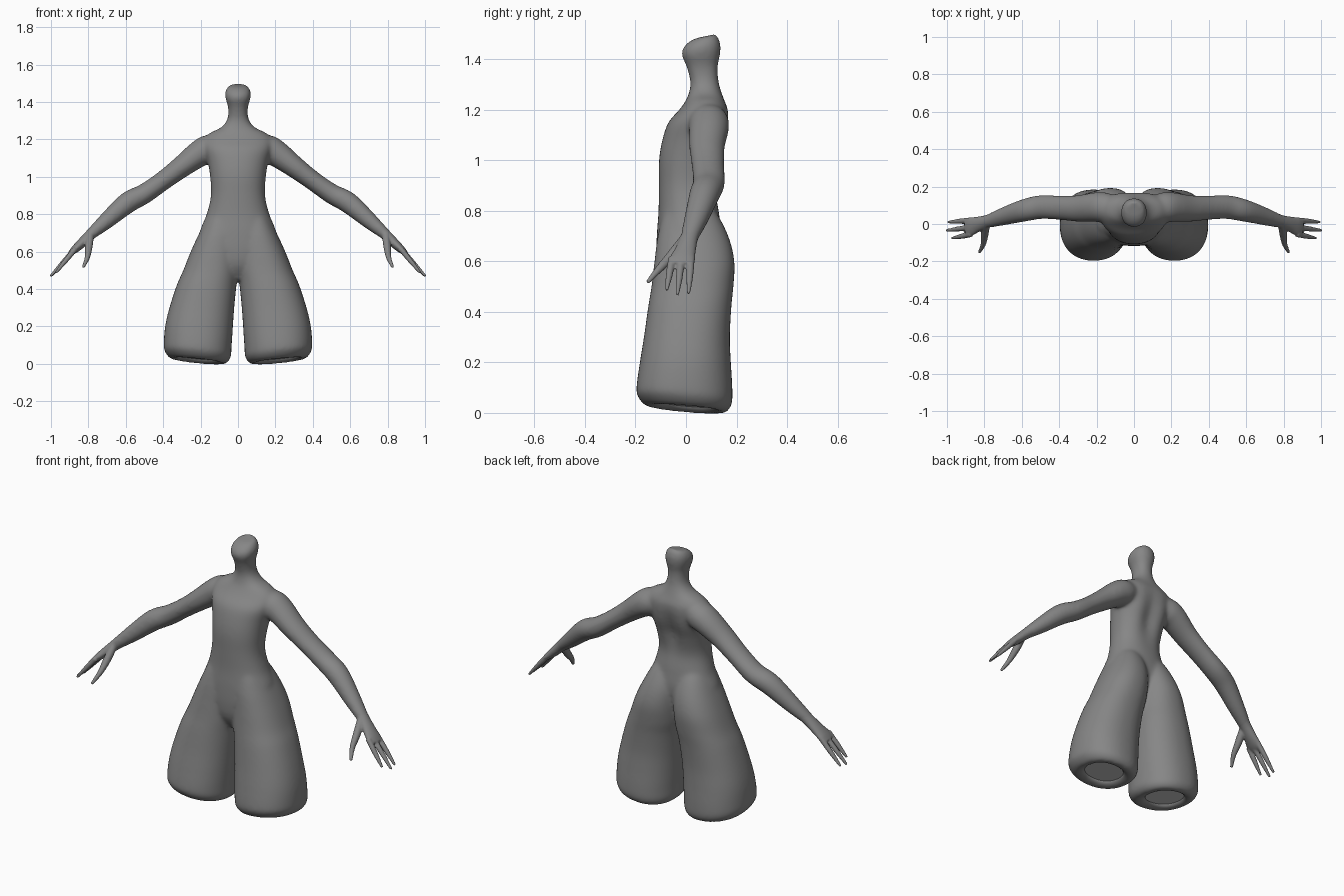
import bpy, bmesh, math
from mathutils import Vector

if "Cube" in bpy.data.objects:
    bpy.data.objects.remove(bpy.data.objects["Cube"])

SIDES = 40


def spline(rows, steps=6):
    """Catmull-Rom interpolation of parameter rows."""
    out = []
    for i in range(len(rows) - 1):
        a, b = rows[max(i - 1, 0)], rows[i]
        c, d = rows[i + 1], rows[min(i + 2, len(rows) - 1)]
        for s in range(steps):
            t = s / steps
            out.append([0.5 * (2 * q + (r - p) * t + (2 * p - 5 * q + 4 * r - w) * t * t
                               + (3 * q - p - 3 * r + w) * t ** 3)
                        for p, q, r, w in zip(a, b, c, d)])
    out.append(list(rows[-1]))
    return out


def unit_ring(power):
    for i in range(SIDES):
        a = 2 * math.pi * i / SIDES
        c, s = math.cos(a), math.sin(a)
        yield (math.copysign(abs(c) ** (2 / power), c),
               math.copysign(abs(s) ** (2 / power), s))


def skin(bm, rings, side=1):
    loops = [[bm.verts.new((p[0] * side, p[1], p[2])) for p in ring] for ring in rings]
    for a, b in zip(loops, loops[1:]):
        for i in range(SIDES):
            j = (i + 1) % SIDES
            bm.faces.new((a[i], a[j], b[j], b[i]))
    bm.faces.new(loops[0][::-1])
    bm.faces.new(loops[-1])


def stack(bm, rows, side=1, power=2.2, spine=0.0):
    """Horizontal sections: z, x0, x1, y0, y1, tilt_x, tilt_y."""
    rings = []
    for z, x0, x1, y0, y1, tx, ty in spline(rows):
        ring = []
        for c, s in unit_ring(power):
            dx, dy = c * (x1 - x0) / 2, s * (y1 - y0) / 2
            x, y = (x0 + x1) / 2 + dx, (y0 + y1) / 2 + dy
            if s > 0:
                y -= spine * math.exp(-(x / 0.05) ** 2 - ((z - 1.04) / 0.12) ** 2)
            ring.append((x, y, z + tx * dx + ty * dy))
        rings.append(ring)
    skin(bm, rings, side)


def limb(bm, rows, side):
    """Sections across a path: x, y, z, thickness radius, y radius."""
    path = spline(rows)
    rings = []
    for i, (x, y, z, ru, rv) in enumerate(path):
        a, b = path[max(i - 1, 0)], path[min(i + 1, len(path) - 1)]
        t = (Vector(b[:3]) - Vector(a[:3])).normalized()
        u = Vector((0, 1, 0)).cross(t).normalized()
        v = t.cross(u)
        rings.append([Vector((x, y, z)) + u * ru * c + v * rv * s for c, s in unit_ring(2)])
    skin(bm, rings, side)


def grey(name, value):
    mat = bpy.data.materials.new(name)
    mat.diffuse_color = (value, value, value, 1)
    mat.use_nodes = True
    mat.node_tree.nodes["Principled BSDF"].inputs["Base Color"].default_value = mat.diffuse_color
    return mat


def finish(bm, name, mat, voxel=0, smooth=0):
    """Make the object; optionally fuse its parts into one soft skin."""
    bmesh.ops.recalc_face_normals(bm, faces=bm.faces)
    mesh = bpy.data.meshes.new(name)
    bm.to_mesh(mesh)
    bm.free()
    mesh.materials.append(mat)
    obj = bpy.data.objects.new(name, mesh)
    bpy.context.collection.objects.link(obj)
    if voxel:
        fuse = obj.modifiers.new("fuse", 'REMESH')
        fuse.mode = 'VOXEL'
        fuse.voxel_size = voxel
        fuse.use_smooth_shade = True
        soft = obj.modifiers.new("soften", 'SMOOTH')
        soft.factor = 0.5
        soft.iterations = smooth


# torso, neck and obliquely cut head: z, half width, front, back, tilt
torso = [(.45, .05, -.06, .05, 0), (.52, .12, -.104, .09, 0), (.6, .19, -.117, .12, 0),
         (.7, .205, -.116, .14, 0), (.8, .168, -.109, .13, 0), (.9, .145, -.108, .118, 0),
         (1.0, .149, -.107, .14, 0), (1.08, .162, -.094, .166, 0), (1.15, .182, -.07, .174, 0),
         (1.2, .184, -.027, .17, 0), (1.235, .15, -.002, .155, 0), (1.265, .09, .011, .143, 0),
         (1.31, .057, .017, .13, 0), (1.37, .053, .002, .126, 0), (1.42, .067, -.017, .136, .05),
         (1.455, .068, -.012, .136, .14), (1.483, .052, .008, .118, .3), (1.49, .035, .04, .1, .2)]

# flared trouser leg with turned-in hem and recessed opening
leg = [(.85, .03, .11, -.04, .05, 0, 0), (.8, .01, .155, -.085, .115, 0, 0),
       (.7, -.01, .207, -.112, .168, 0, 0), (.6, -.01, .253, -.125, .192, 0, 0),
       (.5, -.005, .293, -.137, .188, 0, 0), (.42, .008, .328, -.15, .18, 0, 0),
       (.3, .02, .367, -.167, .174, 0, 0), (.2, .027, .39, -.183, .178, 0, 0),
       (.1, .034, .397, -.196, .184, .03, -.03), (.05, .04, .392, -.192, .181, .1, -.09),
       (.016, .072, .36, -.157, .153, .1, -.09), (.028, .115, .32, -.105, .11, .1, -.09),
       (.07, .12, .315, -.1, .105, .1, -.09)]

# arm, ending inside the wrist
arm = [(.10, .088, 1.165, .06, .065), (.16, .09, 1.148, .076, .08), (.21, .09, 1.122, .071, .079),
       (.3, .083, 1.055, .059, .071), (.4, .087, .98, .052, .065), (.5, .09, .91, .054, .064),
       (.59, .072, .862, .057, .06), (.7, .04, .768, .045, .048), (.785, .013, .695, .031, .036),
       (.81, .006, .672, .026, .033)]

# palm, thumb and fingers
palm = [(.75, .025, .725, .034, .037), (.79, .012, .69, .029, .035), (.84, -.003, .642, .025, .042),
        (.875, -.014, .61, .02, .05), (.9, -.018, .588, .012, .046)]
thumb = [(.79, -.005, .69, .02, .02), (.798, -.055, .625, .02, .021),
         (.806, -.108, .568, .014, .015), (.828, -.153, .516, .008, .008)]
fingers = [(.02, .01, .995, .473), (-.018, -.034, 1.003, .468), (-.055, -.076, .974, .487)]

skin_grey = grey("dark_grey", .24)
body, hands, caps = bmesh.new(), bmesh.new(), bmesh.new()
stack(body, [(z, -h, h, f, b, 0, t) for z, h, f, b, t in torso], spine=.03)
for side in (1, -1):
    stack(body, leg, side, 2.25)
    limb(body, arm, side)
    limb(hands, palm, side)
    limb(hands, thumb, side)
    for y0, y1, x, z in fingers:
        limb(hands, [(.87, y0, .615, .015, .015),
                     ((.87 + x) / 2, (y0 + y1) / 2, (.615 + z) / 2, .013, .014),
                     (x, y1, z, .007, .007)], side)
    # pale plate inside each leg opening
    plate = [(.036, .108, .327, -.113, .118, .1, -.09), (.06, .108, .327, -.113, .118, .1, -.09)]
    stack(caps, plate, side, 2.25)

finish(body, "body", skin_grey, .0075, 28)
finish(hands, "hands", skin_grey, .005, 5)
finish(caps, "leg_opening_plates", grey("pale_grey", .6))
